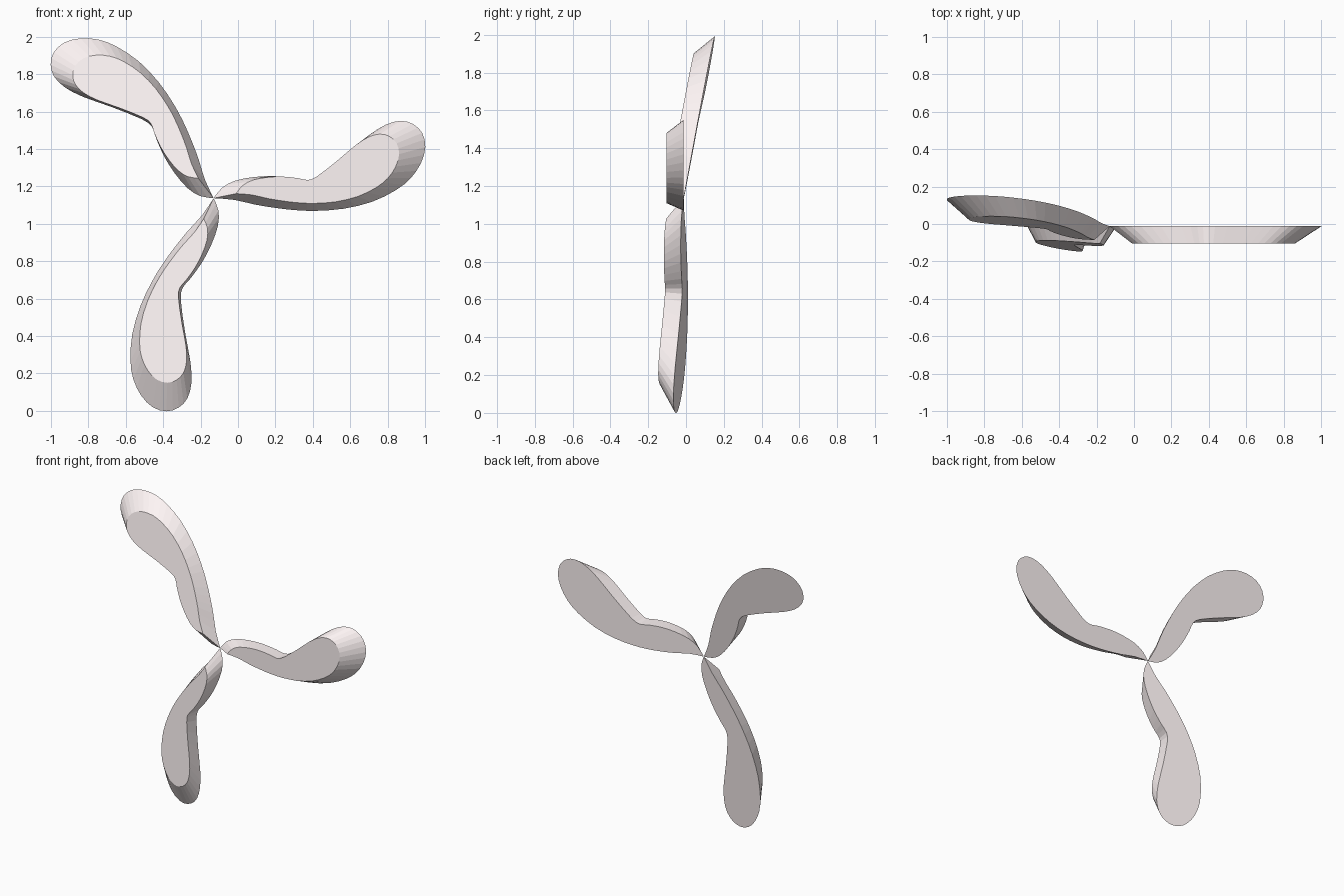
import bpy, bmesh
from math import radians
from mathutils import Vector, Matrix

if "Cube" in bpy.data.objects:
    bpy.data.objects.remove(bpy.data.objects["Cube"])

HUB = Vector((-0.13, -0.012, 1.137))    # common point of the three blades
AXIS = Vector((0.06, 1.0, -0.083))      # slightly tilted spin axis
DEPTH = 0.092
SIZE = 1.006                            # fine adjustment of blade length
SCALE, SHIFT_X, SHIFT_Z = 0.77, 0.09, 0.286   # front outline relative to back outline

# Back outline (x, z) of the right blade, starting and ending at the hub
KEYS = [(-0.13, 1.137), (-0.02, 1.128), (0.09, 1.103), (0.20, 1.085), (0.31, 1.073),
        (0.42, 1.070), (0.56, 1.081), (0.71, 1.117), (0.837, 1.179), (0.917, 1.243),
        (0.972, 1.324), (0.995, 1.409), (0.978, 1.484), (0.928, 1.532), (0.863, 1.548),
        (0.783, 1.527), (0.69, 1.468), (0.57, 1.366), (0.43, 1.257), (0.366, 1.231),
        (0.30, 1.243), (0.195, 1.254), (0.09, 1.250), (-0.013, 1.231), (-0.085, 1.193),
        (-0.13, 1.137)]

# Pale pinkish white
pale = bpy.data.materials.new("pale_pink")
pale.diffuse_color = (1.0, 0.92, 0.92, 1.0)
pale.use_nodes = True
pale.node_tree.nodes["Principled BSDF"].inputs["Base Color"].default_value = pale.diffuse_color


def spline(keys, steps):
    """Catmull-Rom curve through the key points, without repeating the end."""
    hub = Vector((HUB.x, HUB.z))
    p = [hub + (Vector(k) - hub) * SIZE for k in [keys[0]] + keys + [keys[-1]]]
    out = []
    for i in range(1, len(p) - 2):
        a, b, c, d = p[i - 1:i + 3]
        for s in range(steps):
            t = s / steps
            out.append(0.5 * (2 * b + (c - a) * t + (2 * a - 5 * b + 4 * c - d) * t * t
                              + (3 * b - a - 3 * c + d) * t ** 3))
    return out


def make_blade(name, turn):
    """Flat back and smaller flat front joined by sloping walls."""
    rot = Matrix.Rotation(radians(turn), 4, AXIS)
    place = Matrix.Translation(HUB) @ rot @ Matrix.Translation(-HUB)
    bm = bmesh.new()
    outline = spline(KEYS, 2)
    back = [bm.verts.new((q.x, HUB.y, q.y)) for q in outline]
    front = [bm.verts.new((q.x * SCALE + SHIFT_X, HUB.y - DEPTH, q.y * SCALE + SHIFT_Z))
             for q in outline]
    bm.faces.new(front)
    bm.faces.new(back[::-1])
    n = len(outline)
    for i in range(n):
        j = (i + 1) % n
        bm.faces.new((back[i], back[j], front[j], front[i]))
    bmesh.ops.transform(bm, matrix=place, verts=bm.verts)
    bmesh.ops.recalc_face_normals(bm, faces=bm.faces)
    mesh = bpy.data.meshes.new(name)
    bm.to_mesh(mesh)
    bm.free()
    mesh.materials.append(pale)
    bpy.context.collection.objects.link(bpy.data.objects.new(name, mesh))


# Three blades, a third of a turn apart
for name, turn in (("blade_right", 0), ("blade_upper_left", -120), ("blade_lower", -240)):
    make_blade(name, turn)
